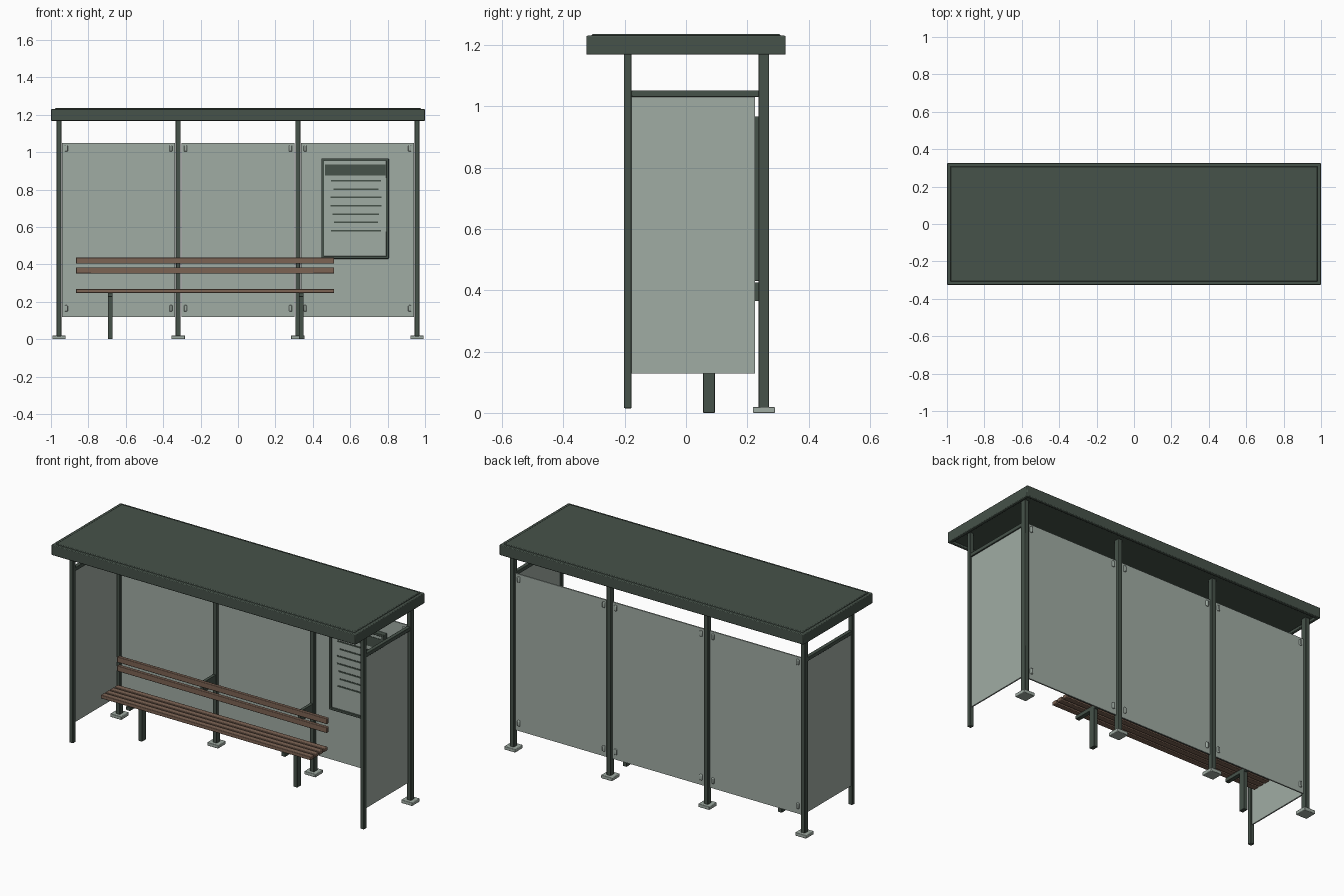
import bpy

cube = bpy.data.objects.get("Cube")
if cube:
    bpy.data.objects.remove(cube, do_unlink=True)


def material(name, rgb):
    m = bpy.data.materials.new(name)
    m.use_nodes = True
    m.diffuse_color = (*rgb, 1)
    m.node_tree.nodes["Principled BSDF"].inputs["Base Color"].default_value = (*rgb, 1)
    return m


GREEN = material("dark green metal", (0.061, 0.084, 0.067))
PALE = material("pale grey green", (0.352, 0.413, 0.371))
WOOD = material("brown wood", (0.2, 0.125, 0.088))


def box(name, x, y, z, mat, bevel=0.0):
    """Box spanning the given (low, high) ranges."""
    spans = (x, y, z)
    bpy.ops.mesh.primitive_cube_add(size=1, location=[(a + b) / 2 for a, b in spans])
    ob = bpy.context.object
    ob.name = name
    ob.scale = [b - a for a, b in spans]
    bpy.ops.object.transform_apply(location=False, rotation=False, scale=True)
    ob.data.materials.append(mat)
    if bevel:
        mod = ob.modifiers.new("soft edges", "BEVEL")
        mod.width = bevel
        mod.segments = 2
        bpy.ops.object.shade_smooth_by_angle()
    return ob


def around(centre, half):
    return (centre - half, centre + half)


# Roof: a slab held in a fascia frame
box("roof_slab", (-0.98, 0.98), (-0.308, 0.308), (1.178, 1.235), GREEN, 0.004)
for side, name in ((-1, "front"), (1, "back")):
    box(f"{name}_fascia", (-1, 1), around(side * 0.315, 0.01), (1.168, 1.23), GREEN, 0.004)
for side, name in ((-1, "right"), (1, "left")):
    box(f"{name}_fascia", around(side * 0.99, 0.01), (-0.325, 0.325), (1.168, 1.23), GREEN, 0.004)

# Back posts with foot plates
post_xs = (-0.957, -0.32, 0.32, 0.957)
for x in post_xs:
    box("back_post", around(x, 0.0135), around(0.254, 0.017), (0.015, 1.18), GREEN, 0.003)
    box("foot_plate", around(x, 0.036), around(0.254, 0.036), (0, 0.02), PALE, 0.003)

# Back glass panels with corner clips
for x0, x1 in zip(post_xs, post_xs[1:]):
    left, right = x0 + 0.017, x1 - 0.017
    box("back_glass", (left, right), around(0.254, 0.004), (0.118, 1.05), PALE)
    for cx in (left + 0.022, right - 0.022):
        for cz in (0.165, 1.02):
            box("glass_clip", around(cx, 0.008), around(0.254, 0.012), around(cz, 0.017), PALE, 0.004)

# Side screens: front post, top rail and glass
for side in (-1, 1):
    x = side * 0.957
    box("front_post", around(x, 0.0125), (-0.202, -0.177), (0.015, 1.18), GREEN, 0.003)
    box("side_rail", around(x, 0.0115), (-0.178, 0.238), (1.03, 1.052), GREEN, 0.002)
    box("side_glass", around(x, 0.004), (-0.178, 0.225), (0.128, 1.031), PALE)

# Notice case: backing, frame, heading and printed lines
px, pz = (0.446, 0.806), (0.43, 0.967)
t = 0.015
box("notice_panel", (px[0] + t, px[1] - t), (0.226, 0.244), (pz[0] + t, pz[1] - t), PALE)
for z in (pz[0], pz[1] - t):
    box("notice_frame_bar", px, (0.217, 0.249), (z, z + t), GREEN, 0.003)
for x in (px[0], px[1] - t):
    box("notice_frame_side", (x, x + t), (0.217, 0.249), pz, GREEN, 0.003)
box("notice_heading", (0.465, 0.788), (0.223, 0.227), (0.874, 0.933), GREEN)
for i, half in enumerate((0.134, 0.12, 0.136, 0.136, 0.125, 0.118, 0.134)):
    box("notice_line", around(0.63, half), (0.223, 0.227), around(0.847 - i * 0.0445, 0.004), GREEN)

# Bench: four seat slats, two back slats
bench_x = (-0.866, 0.514)
for i in range(4):
    y = -0.052 + i * 0.042
    box("seat_slat", bench_x, (y, y + 0.034), (0.247, 0.268), WOOD, 0.003)
for z in (0.351, 0.404):
    box("backrest_slat", bench_x, (0.1, 0.12), (z, z + 0.033), WOOD, 0.003)

# Bench supports
for x in (-0.683, 0.338):
    box("bench_leg", around(x, 0.0125), (0.056, 0.094), (0, 0.248), GREEN, 0.002)
    box("bench_crossbar", around(x, 0.0125), (-0.058, 0.108), (0.226, 0.248), GREEN, 0.002)
for x in post_xs[1:3]:
    box("backrest_bracket", around(x, 0.009), (0.118, 0.24), (0.365, 0.425), GREEN)
